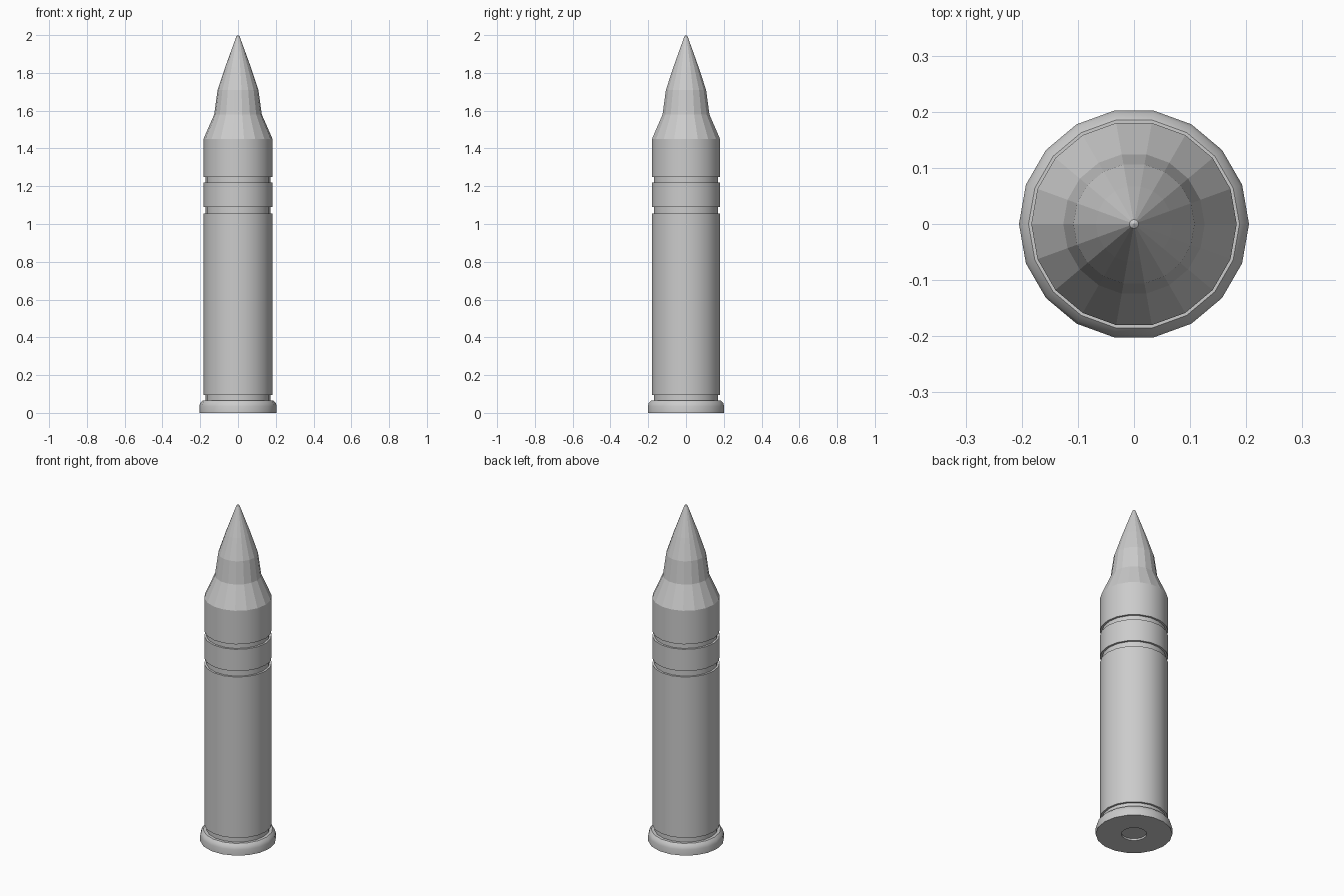
import bpy, bmesh
from math import sin, cos, tau, radians

if "Cube" in bpy.data.objects:
    bpy.data.objects.remove(bpy.data.objects["Cube"])

SIDES = 18


def lathe(name, profile, smooth):
    """Spin (radius, z) points around z; radius 0 closes the end."""
    bm = bmesh.new()
    rings = []
    for r, z in profile:
        n = SIDES if r > 0 else 1
        rings.append([bm.verts.new((r * cos(tau * i / SIDES), r * sin(tau * i / SIDES), z))
                      for i in range(n)])
    for a, b in zip(rings, rings[1:]):
        for i in range(SIDES):
            j = (i + 1) % SIDES
            if len(a) == 1:
                bm.faces.new((a[0], b[j], b[i]))
            elif len(b) == 1:
                bm.faces.new((a[i], a[j], b[0]))
            else:
                bm.faces.new((a[i], a[j], b[j], b[i]))
    mesh = bpy.data.meshes.new(name)
    bm.to_mesh(mesh)
    bm.free()
    obj = bpy.data.objects.new(name, mesh)
    bpy.context.collection.objects.link(obj)
    if smooth:
        bpy.ops.object.select_all(action='DESELECT')
        obj.select_set(True)
        bpy.context.view_layer.objects.active = obj
        bpy.ops.object.shade_smooth_by_angle(angle=radians(35))
    return obj


BODY, GROOVE = 0.183, 0.171

# Casing: recessed base, rim, then body bands separated by grooves
casing = [(0, 0.01), (0.068, 0.01), (0.068, 0), (0.205, 0), (0.205, 0.035),
          (0.2, 0.052), (0.188, 0.065), (GROOVE, 0.065)]
for low, high, top in ((0.065, 0.095, 1.055), (1.055, 1.09, 1.22), (1.22, 1.25, 1.45)):
    casing += [(GROOVE, low), (GROOVE, high), (BODY, high), (BODY, top)]
# drop repeated points
casing = [p for i, p in enumerate(casing) if i == 0 or p != casing[i - 1]]
lathe("casing", casing, True)

# Faceted shoulder and pointed nose
lathe("shoulder", [(BODY, 1.45), (0.126, 1.58)], False)
lathe("nose", [(0.126, 1.58), (0.108, 1.71), (0.068, 1.83), (0.008, 1.995), (0, 2.0)], False)
